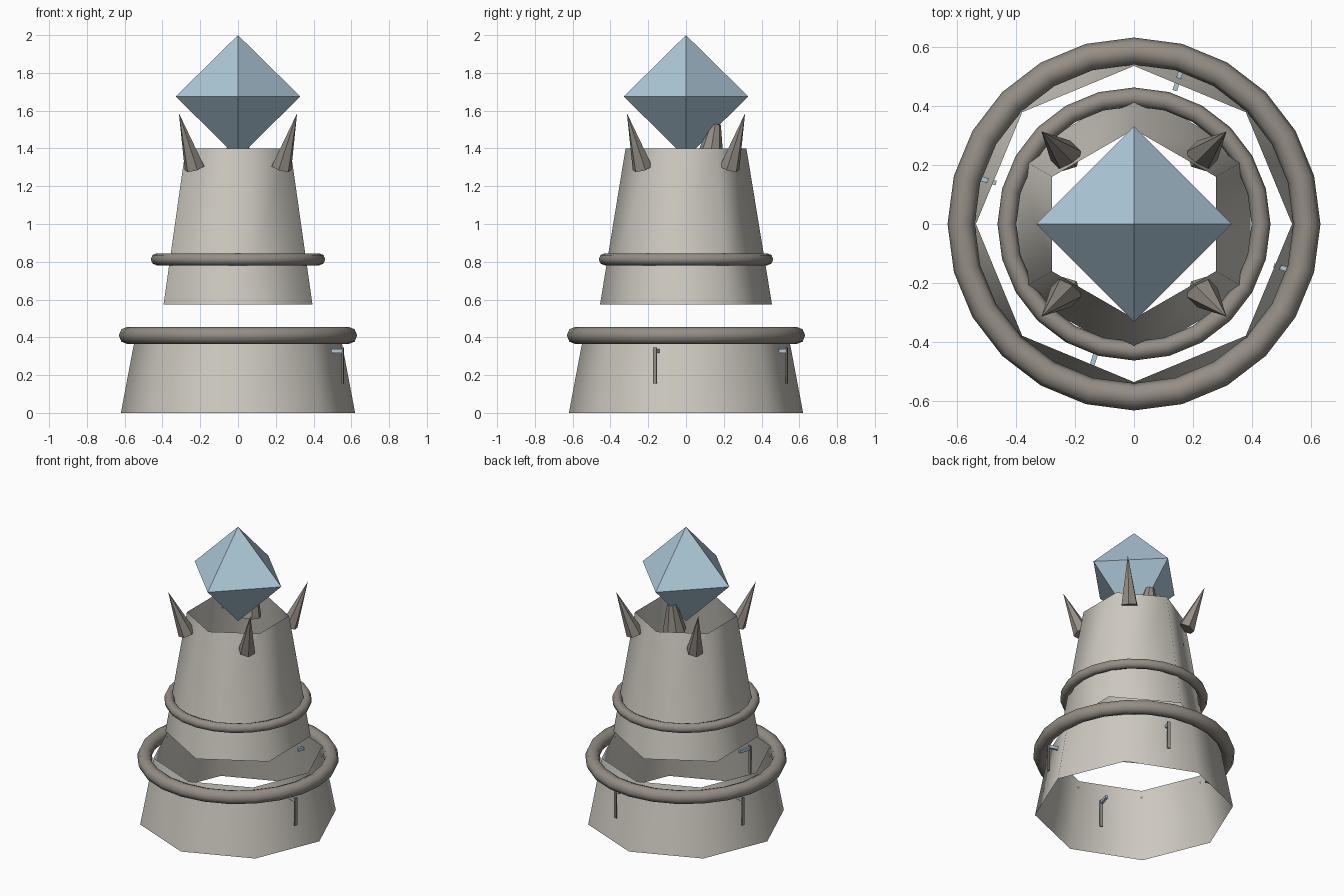
import bpy, bmesh, math
from mathutils import Vector, Matrix

cube = bpy.data.objects.get("Cube")
if cube:
    bpy.data.objects.remove(cube, do_unlink=True)


def material(name, rgb):
    m = bpy.data.materials.new(name)
    m.use_nodes = True
    m.diffuse_color = (*rgb, 1)
    m.node_tree.nodes["Principled BSDF"].inputs["Base Color"].default_value = (*rgb, 1)
    return m


STONE = material("pale stone", (0.62, 0.59, 0.53))
DARK = material("dark stone", (0.30, 0.27, 0.235))
BLUE = material("pale blue crystal", (0.42, 0.58, 0.69))


def make(name, bm, mat, smooth=False):
    mesh = bpy.data.meshes.new(name)
    bm.to_mesh(mesh)
    bm.free()
    mesh.materials.append(mat)
    for p in mesh.polygons:
        p.use_smooth = smooth
    ob = bpy.data.objects.new(name, mesh)
    bpy.context.collection.objects.link(ob)
    return ob


def wall(name, sides, r_low, r_high, z_low, z_high):
    """Open tapered tube with a corner on the y axis."""
    bm = bmesh.new()
    loops = []
    for r, z in ((r_low, z_low), (r_high, z_high)):
        angles = [math.pi / 2 + math.tau * i / sides for i in range(sides)]
        loops.append([bm.verts.new((r * math.cos(a), r * math.sin(a), z)) for a in angles])
    low, high = loops
    for i in range(sides):
        j = (i + 1) % sides
        bm.faces.new((low[i], low[j], high[j], high[i]))
    make(name, bm, STONE, True)


def ring(name, major, minor, z):
    bpy.ops.mesh.primitive_torus_add(major_radius=major, minor_radius=minor,
                                     major_segments=24, minor_segments=8, location=(0, 0, z))
    ob = bpy.context.object
    ob.name = name
    ob.data.materials.append(DARK)
    bpy.ops.object.shade_smooth()


def spike(name, base, tip, r_base, r_tip, sides):
    base, tip = Vector(base), Vector(tip)
    axis = tip - base
    bm = bmesh.new()
    turn = axis.to_track_quat('Z', 'Y').to_matrix().to_4x4()
    bmesh.ops.create_cone(bm, cap_ends=True, segments=sides, radius1=r_base, radius2=r_tip,
                          depth=axis.length, matrix=Matrix.Translation((base + tip) / 2) @ turn)
    make(name, bm, DARK)


def block(name, angle, radius, z, size, mat):
    """Small box set at an angle around the tower."""
    bm = bmesh.new()
    place = (Matrix.Rotation(angle, 4, 'Z') @ Matrix.Translation((radius, 0, z))
             @ Matrix.Diagonal((*size, 1)))
    bmesh.ops.create_cube(bm, size=1, matrix=place)
    make(name, bm, mat)


# Tower walls and their rings
wall("lower_wall", 8, 0.62, 0.535, 0, 0.45)
wall("upper_wall", 6, 0.455, 0.32, 0.575, 1.4)
ring("lower_ring", 0.585, 0.046, 0.41)
ring("upper_ring", 0.43, 0.032, 0.813)

# Corner spikes
for sx, sy, label in ((1, 1, "back_left"), (-1, 1, "back_right"),
                      (1, -1, "front_left"), (-1, -1, "front_right")):
    spike(label + "_spike", (sx * 0.23, sy * 0.23, 1.295),
          (sx * 0.313, sy * 0.313, 1.587), 0.055, 0, 6)

# Crystal and the stub behind it
bm = bmesh.new()
bmesh.ops.create_cone(bm, segments=4, radius1=0.33, radius2=0, depth=0.325,
                      matrix=Matrix.Translation((0, 0, 1.8375)))
bmesh.ops.create_cone(bm, segments=4, radius1=0, radius2=0.33, depth=0.325,
                      matrix=Matrix.Translation((0, 0, 1.5125)))
bmesh.ops.remove_doubles(bm, verts=bm.verts, dist=0.001)
bmesh.ops.recalc_face_normals(bm, faces=bm.faces)
make("crystal", bm, BLUE)
spike("crystal_stub", (0, 0.125, 1.34), (0, 0.155, 1.53), 0.075, 0.03, 8)

# Slivers around the lower wall, each on a small crystal peg
for label, degrees, radius in (("left", -16.5, 0.579), ("back", 73, 0.557),
                               ("right", 163.5, 0.572), ("front", 253.5, 0.51)):
    a = math.radians(degrees)
    block(label + "_sliver", a, radius, 0.25, (0.008, 0.02, 0.19), DARK)
    block(label + "_peg", a, radius - 0.045, 0.328, (0.08, 0.016, 0.02), BLUE)
